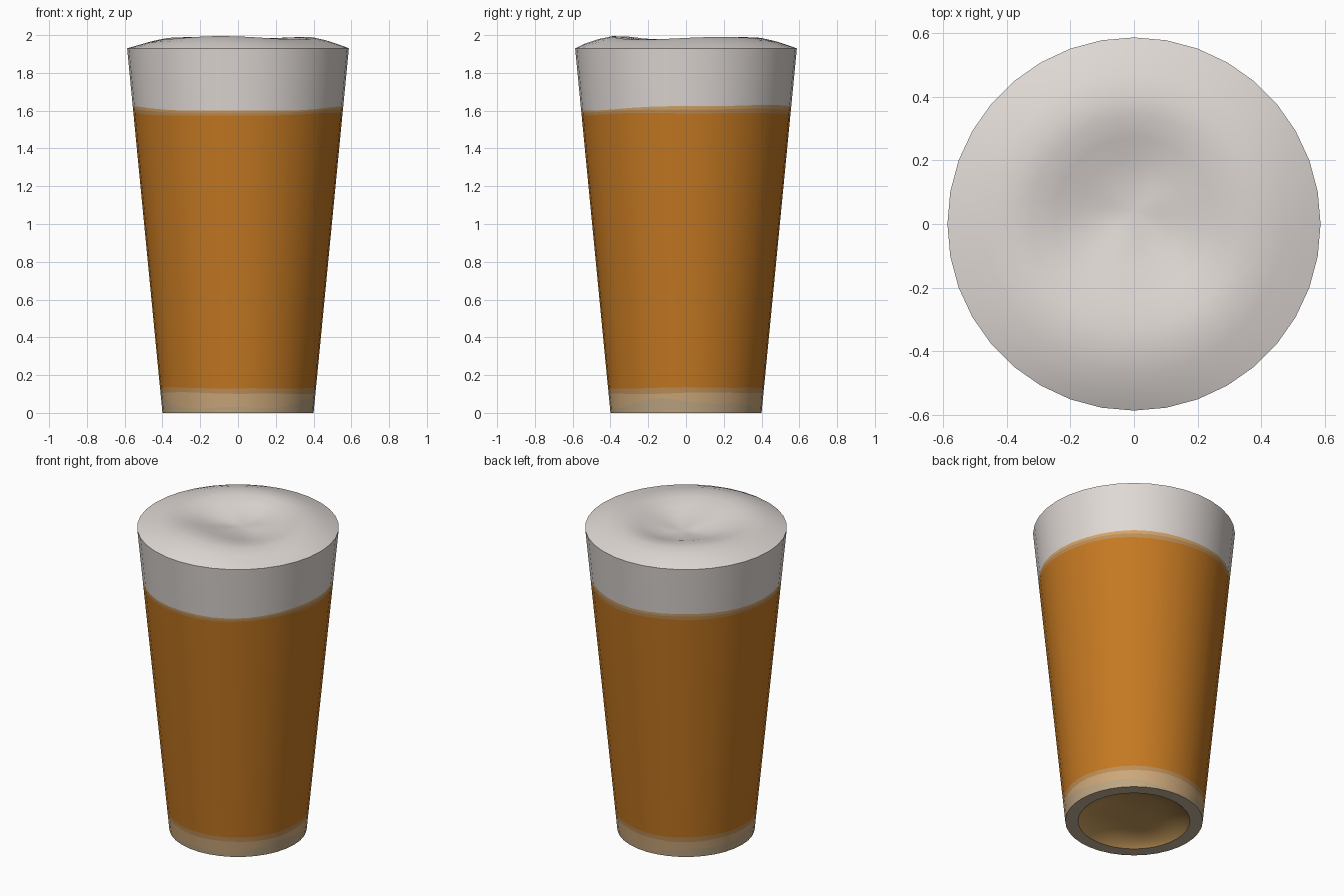
import bpy
import bmesh
from math import sin, cos, pi, radians

SEG = 36
R_BOTTOM, R_TOP, Z_RIM = 0.4, 0.587, 1.93

if "Cube" in bpy.data.objects:
    bpy.data.objects.remove(bpy.data.objects["Cube"])


def material(name, srgb):
    """Flat material from an sRGB colour given in 0-255."""
    lin = [((c / 255 + 0.055) / 1.055) ** 2.4 for c in srgb]
    mat = bpy.data.materials.new(name)
    mat.use_nodes = True
    mat.diffuse_color = (*lin, 1)
    bsdf = mat.node_tree.nodes["Principled BSDF"]
    bsdf.inputs["Base Color"].default_value = (*lin, 1)
    bsdf.inputs["Roughness"].default_value = 0.8
    return mat


foam_white = material("foam white", (224, 217, 213))
amber = material("amber", (197, 121, 34))
gold_tan = material("gold tan", (212, 164, 104))
brown_tan = material("brown tan", (190, 143, 88))
base_tan = material("base tan", (205, 168, 122))
glass_grey = material("glass grey", (190, 166, 130))
foot_grey = material("foot grey", (198, 180, 152))
foot_brown = material("foot brown", (200, 156, 92))


def wall(z, wobble=0.0, phase=0.0, tilt=0.0):
    """Ring on the tapered wall, wavering and tilted up towards the back."""
    def ring(a):
        h = z + wobble * (sin(2 * a + phase) + 0.5 * sin(5 * a + 2 * phase)) + tilt * sin(a)
        r = R_BOTTOM + (R_TOP - R_BOTTOM) * h / Z_RIM
        return r * cos(a), r * sin(a), h
    return ring


def flat(r, z, wobble=0.0):
    """Ring of fixed radius, optionally uneven."""
    return lambda a: (r * cos(a), r * sin(a), z + wobble * sin(3 * a))


def foam_ring(r, z, wobble, shift):
    """Ring of the foam top, drifting backwards towards the dimple."""
    def ring(a):
        bump = wobble * (sin(3 * a + 0.6) + 0.6 * sin(2 * a - 1))
        return r * cos(a), r * sin(a) + shift, z + bump
    return ring


def skin(name, rings, mats, cap=None):
    """Loft rings into bands, one material per band, with an optional centre point."""
    bm = bmesh.new()
    loops = [[bm.verts.new(f(2 * pi * i / SEG)) for i in range(SEG)] for f in rings]
    slots = list(dict.fromkeys(mats))
    for lower, upper, mat in zip(loops, loops[1:], mats):
        for i in range(SEG):
            j = (i + 1) % SEG
            face = bm.faces.new((lower[i], lower[j], upper[j], upper[i]))
            face.material_index = slots.index(mat)
    if cap:
        tip = bm.verts.new(cap)
        for i in range(SEG):
            face = bm.faces.new((loops[-1][i], loops[-1][(i + 1) % SEG], tip))
            face.material_index = slots.index(mats[-1])
    mesh = bpy.data.meshes.new(name)
    bm.to_mesh(mesh)
    bm.free()
    for mat in slots:
        mesh.materials.append(mat)
    obj = bpy.data.objects.new(name, mesh)
    bpy.context.collection.objects.link(obj)
    bpy.ops.object.select_all(action="DESELECT")
    obj.select_set(True)
    bpy.context.view_layer.objects.active = obj
    bpy.ops.object.shade_smooth_by_angle(angle=radians(35))
    return obj


# Shared wavering edges between the parts
base_edge = wall(0.132, 0.003, 1.0)
drink_edge = wall(1.584, 0.005, 2.2, 0.006)
foam_edge = wall(1.618, 0.006, 1.6, 0.014)

# Thick glass base with a greyer patch near the foot
skin("glass_base",
     [wall(0), wall(0.045, 0.024, 1.8), wall(0.104, 0.004, 0.4), base_edge],
     [glass_grey, base_tan, brown_tan])

# Drink and the blended line below the foam
skin("drink", [base_edge, drink_edge, wall(1.603, 0.005, 1.9, 0.01), foam_edge],
     [amber, brown_tan, gold_tan])

# Foam side wall and uneven top with a central dimple
profile = [(0.54, 1.948, 0.004, 0), (0.47, 1.97, 0.006, 0.003), (0.4, 1.985, 0.006, 0.005),
           (0.33, 1.981, 0.007, 0.01), (0.25, 1.962, 0.007, 0.02), (0.17, 1.938, 0.006, 0.03),
           (0.08, 1.924, 0.003, 0.04)]
skin("foam", [foam_edge, wall(Z_RIM)] + [foam_ring(*p) for p in profile],
     [foam_white] * (len(profile) + 1), cap=(0, 0.04, 1.92))

# Underside, lofted inwards from the foot
foot_ring = skin("foot_ring", [flat(R_BOTTOM, 0), flat(0.325, 0)], [foot_grey])
foot_recess = skin("foot_recess",
                   [flat(0.325, 0), flat(0.29, 0.03), flat(0.2, 0.05, 0.008), flat(0.1, 0.06)],
                   [foot_brown] * 3, cap=(0, 0, 0.062))
for part in (foot_ring, foot_recess):
    part.data.flip_normals()
